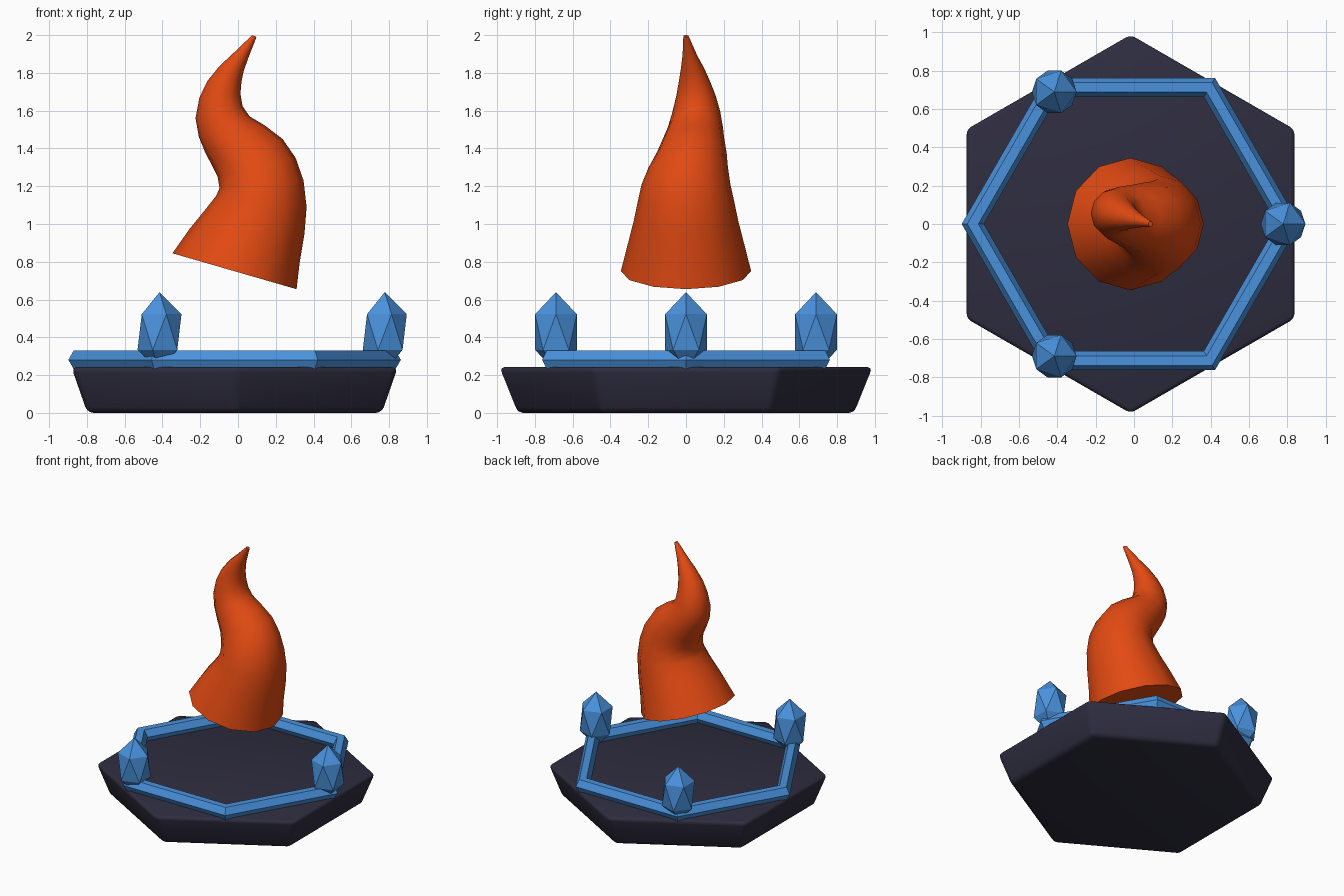
import bpy, bmesh, math
from mathutils import Vector

if "Cube" in bpy.data.objects:
    bpy.data.objects.remove(bpy.data.objects["Cube"])

CX = -0.018  # shared centre axis


def material(name, rgb):
    m = bpy.data.materials.new(name)
    m.diffuse_color = (*rgb, 1)
    m.use_nodes = True
    m.node_tree.nodes["Principled BSDF"].inputs["Base Color"].default_value = m.diffuse_color
    return m


ORANGE = material("flame orange", (0.76, 0.068, 0.006))
BLUE = material("crystal blue", (0.068, 0.29, 0.73))
DARK = material("dark slate", (0.028, 0.026, 0.05))


def make(name, bm, mat):
    bmesh.ops.recalc_face_normals(bm, faces=bm.faces)
    me = bpy.data.meshes.new(name)
    bm.to_mesh(me)
    bm.free()
    me.materials.append(mat)
    ob = bpy.data.objects.new(name, me)
    bpy.context.collection.objects.link(ob)
    return ob


def smooth(ob, angle):
    bpy.ops.object.select_all(action='DESELECT')
    ob.select_set(True)
    bpy.context.view_layer.objects.active = ob
    bpy.ops.object.shade_smooth_by_angle(angle=math.radians(angle))


def loft(bm, rings, closed=False):
    n = len(rings[0])
    loops = [[bm.verts.new(p) for p in r] for r in rings]
    pairs = list(zip(loops, loops[1:]))
    if closed:
        pairs.append((loops[-1], loops[0]))
    for a, b in pairs:
        for i in range(n):
            j = (i + 1) % n
            bm.faces.new((a[i], a[j], b[j], b[i]))
    if not closed:
        bm.faces.new(loops[0])
        bm.faces.new(loops[-1])


# Hexagonal base, wider at the top, with rounded edges
bm = bmesh.new()
loft(bm, [[(CX + r * math.cos(a), r * math.sin(a), z)
           for a in (math.radians(30 + 60 * i) for i in range(6))]
          for r, z in ((0.9, 0.0), (0.998, 0.243))])
bmesh.ops.bevel(bm, geom=bm.edges[:], offset=0.032, segments=3,
                profile=0.5, affect='EDGES')
smooth(make("base", bm, DARK), 40)

# Six-sided rail with a six-sided section
bm = bmesh.new()
R, r = 0.822, 0.058
rings = []
for i in range(6):
    a = math.radians(60 * i)
    ring = []
    for k in range(6):
        b = math.radians(60 * k)
        d = R + r * math.cos(b)
        ring.append((CX + d * math.cos(a), d * math.sin(a), 0.281 + r * math.sin(b)))
    rings.append(ring)
loft(bm, rings, closed=True)
make("rail", bm, BLUE)

# Three stretched crystals on alternate rail corners
for i in range(3):
    a = math.radians(120 * i)
    bm = bmesh.new()
    bmesh.ops.create_icosphere(bm, subdivisions=1, radius=1)
    bmesh.ops.scale(bm, vec=(0.13, 0.13, 0.211), verts=bm.verts)
    bmesh.ops.translate(bm, verts=bm.verts,
                        vec=(CX + 0.795 * math.cos(a), 0.795 * math.sin(a), 0.428))
    make(f"crystal_{i + 1}", bm, BLUE)

# Curling flame: left x, z, right x, z, y centre, y half-width
SECTIONS = [
    (-0.347, 0.845, 0.310, 0.655, 0, 0.345),
    (-0.257, 0.973, 0.327, 0.800, 0, 0.310),
    (-0.170, 1.080, 0.352, 0.950, 0, 0.277),
    (-0.115, 1.150, 0.363, 1.090, 0, 0.255),
    (-0.098, 1.190, 0.347, 1.230, 0, 0.235),
    (-0.108, 1.250, 0.305, 1.350, 0.012, 0.210),
    (-0.135, 1.305, 0.236, 1.450, 0.03, 0.185),
    (-0.172, 1.375, 0.140, 1.523, 0.04, 0.163),
    (-0.207, 1.460, 0.061, 1.570, 0.05, 0.145),
    (-0.225, 1.560, 0.024, 1.624, 0.055, 0.127),
    (-0.204, 1.670, 0.013, 1.690, 0.053, 0.104),
    (-0.162, 1.757, 0.018, 1.750, 0.045, 0.083),
    (-0.098, 1.836, 0.030, 1.810, 0.035, 0.062),
    (-0.019, 1.910, 0.055, 1.880, 0.02, 0.038),
    (0.075, 2.000, 0.098, 1.990, 0, 0.014),
]
bm = bmesh.new()
rings = []
for lx, lz, rx, rz, yc, yh in SECTIONS:
    left, right = Vector((lx, yc, lz)), Vector((rx, yc, rz))
    mid, half = (left + right) / 2, (right - left) / 2
    rings.append([mid + half * math.cos(t) + Vector((0, yh * math.sin(t), 0))
                  for t in (math.radians(30 * k) for k in range(12))])
loft(bm, rings)
smooth(make("flame", bm, ORANGE), 50)
